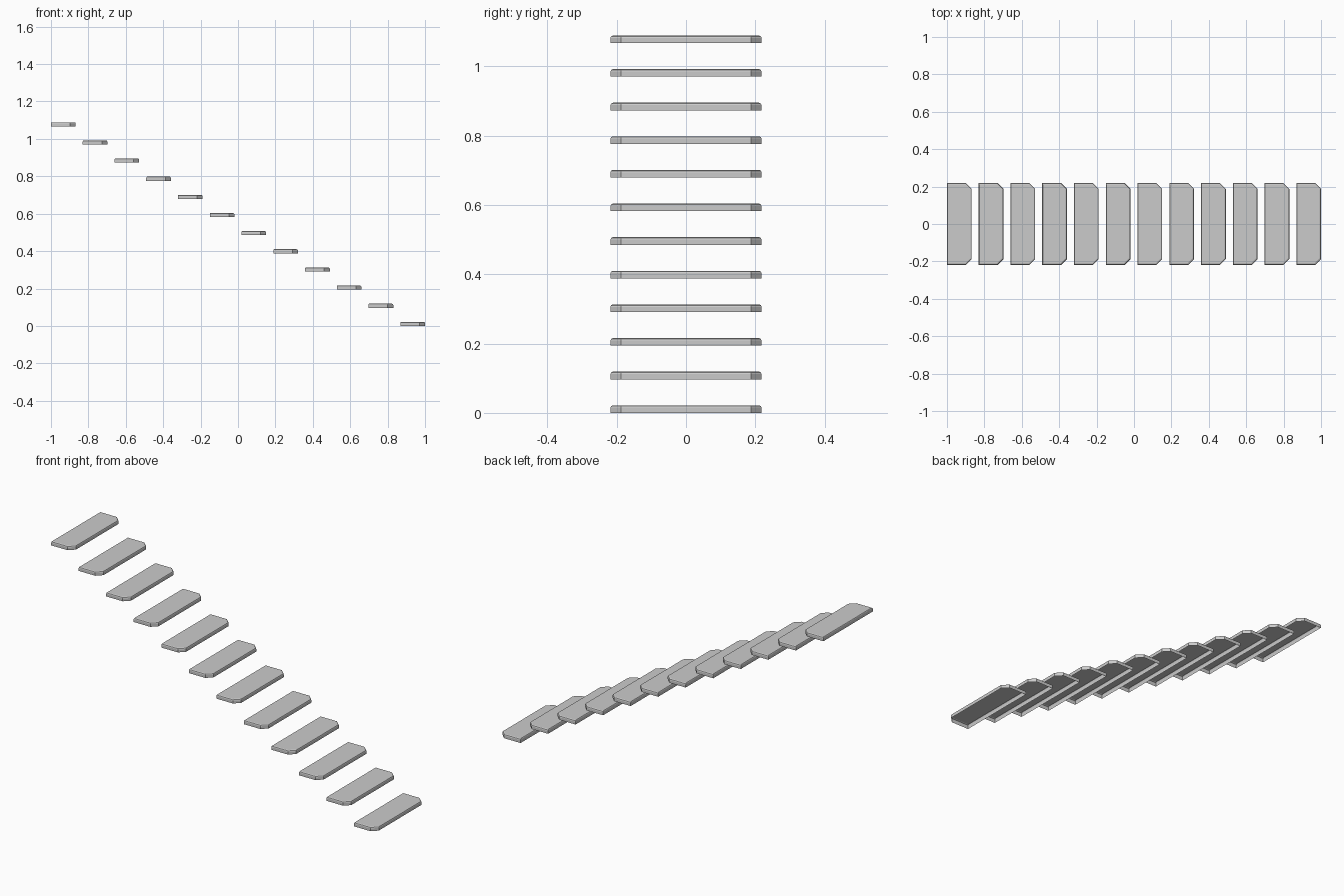
import bpy, bmesh

if "Cube" in bpy.data.objects:
    bpy.data.objects.remove(bpy.data.objects["Cube"])

STEPS = 12
DEPTH, HALF_W, THICK = 0.132, 0.218, 0.022
PITCH_X = (2 - DEPTH) / (STEPS - 1)
PITCH_Z = 0.0970


def outline(inset, back_inset, z):
    """Tread outline with clipped front corners, drawn at one height."""
    x0, x1 = -DEPTH / 2 + back_inset, DEPTH / 2 - inset
    w, c = HALF_W - inset, 0.030 - inset * 0.3
    return [(x0, -w, z), (x1 - c, -w, z), (x1, -w + c, z),
            (x1, w - c, z), (x1 - c, w, z), (x0, w, z)]


# One shared tread: open underneath, softened upper edge
bm = bmesh.new()
rings = [[bm.verts.new(p) for p in outline(i, b, z)]
         for i, b, z in ((0, 0, 0), (0, 0, 0.015), (0.002, 0.001, 0.0195), (0.007, 0.003, THICK))]
for low, high in zip(rings, rings[1:]):
    for k in range(6):
        n = (k + 1) % 6
        bm.faces.new((low[k], low[n], high[n], high[k]))
bm.faces.new(rings[-1])
mesh = bpy.data.meshes.new("tread")
bm.to_mesh(mesh)
bm.free()

# Flight of floating treads, descending towards +x
for s in range(STEPS):
    tread = bpy.data.objects.new(f"tread_{s + 1:02d}", mesh)
    tread.location = (1 - DEPTH / 2 - s * PITCH_X, 0, s * PITCH_Z)
    bpy.context.collection.objects.link(tread)
